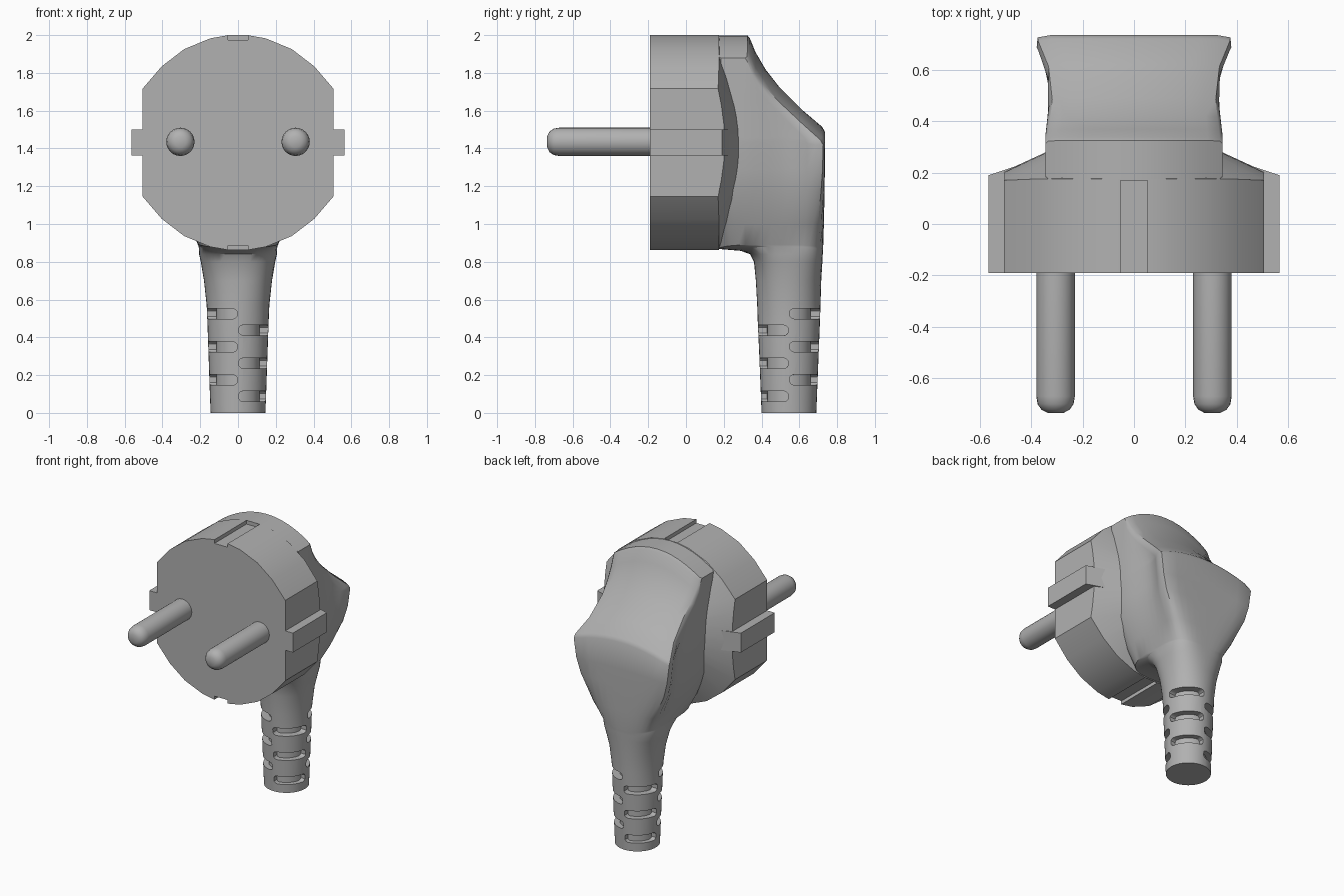
import bpy, bmesh
from math import sin, cos, radians, pi, hypot

if "Cube" in bpy.data.objects:
    bpy.data.objects.remove(bpy.data.objects["Cube"])

grey = bpy.data.materials.new("dark_grey")
grey.diffuse_color = (0.44, 0.44, 0.44, 1)
grey.use_nodes = True
grey.node_tree.nodes["Principled BSDF"].inputs["Base Color"].default_value = grey.diffuse_color


def shade(ob, angle):
    bpy.ops.object.select_all(action='DESELECT')
    ob.select_set(True)
    bpy.context.view_layer.objects.active = ob
    bpy.ops.object.shade_smooth_by_angle(angle=radians(angle))


def loft(name, rings, angle=30, strip_cap=False):
    """Skin a list of equal-length point rings and cap both ends."""
    bm = bmesh.new()
    vs = [[bm.verts.new(p) for p in r] for r in rings]
    n = len(rings[0])
    for a, b in zip(vs, vs[1:]):
        for i in range(n):
            j = (i + 1) % n
            bm.faces.new((a[i], a[j], b[j], b[i]))
    bm.faces.new(vs[0])
    top = vs[-1]
    if strip_cap:  # front-to-back strips keep an arched cap clean
        for i in range(n // 2):
            quad = [top[i], top[i + 1], top[n - i - 1], top[-i]]
            bm.faces.new(list(dict.fromkeys(quad)))
    else:
        bm.faces.new(top)
    bmesh.ops.recalc_face_normals(bm, faces=bm.faces)
    me = bpy.data.meshes.new(name)
    bm.to_mesh(me)
    bm.free()
    me.materials.append(grey)
    ob = bpy.data.objects.new(name, me)
    bpy.context.collection.objects.link(ob)
    shade(ob, angle)
    return ob


def cut(ob, cutter):
    cutter.hide_render = True
    m = ob.modifiers.new("cut", 'BOOLEAN')
    m.operation, m.solver, m.object = 'DIFFERENCE', 'EXACT', cutter
    bpy.context.view_layer.objects.active = ob
    bpy.ops.object.modifier_apply(modifier=m.name)
    bpy.data.objects.remove(cutter)


def box(name, x, y, z):
    return loft(name, [[(x[0], y[0], k), (x[1], y[0], k), (x[1], y[1], k), (x[0], y[1], k)] for k in z])


def lerp_table(t, table):
    for (a, u), (b, v) in zip(table, table[1:]):
        if t <= b:
            return u + (v - u) * max(0, t - a) / (b - a)
    return table[-1][1]


# Plug head: round face with flat sides and a shallow conical back
CZ, R = 1.431, 0.571
outline = []
for s in (1, -1):
    for a in (-60, -45, -30, -15, -5.5, 5.5, 15, 30, 45, 60):
        x = R * sin(radians(a)) * s
        if abs(a) == 60:
            x = 0.505 if x > 0 else -0.505
        outline.append((x, s * R * cos(radians(a))))
    outline += [(s * 0.505, s * z) for z in (0.2, 0.1, 0, -0.1, -0.2)]


def cone_y(r):
    return 0.17 + (0.58 - r) * 0.46


rings = [[(x, -0.19, CZ + z) for x, z in outline]]
for f in (1, 0.5):
    rings.append([(x * f, cone_y(hypot(x, z) * f), CZ + z * f) for x, z in outline])
head = loft("plug_head", rings, 20)
for z in ((1.973, 2.1), (0.8, 0.887)):
    cut(head, box("groove_cutter", (-0.052, 0.052), (-0.3, 0.17), z))
shade(head, 20)

# Side ribs and contact pins, one per side
for s, side in ((1, "right"), (-1, "left")):
    loft("side_rib_" + side, [[(s * 0.4, -0.19, z), (s * 0.565, -0.19, z),
                               (s * 0.565, 0.19, z), (s * 0.4, 0.245, z)] for z in (1.362, 1.5)])
    pin = [(0.03, -0.735), (0.055, -0.722), (0.07, -0.7), (0.075, -0.67), (0.075, -0.15)]
    loft("pin_" + side, [[(s * 0.305 + r * cos(i * pi / 12), y, 1.435 + r * sin(i * pi / 12))
                          for i in range(24)] for r, y in pin], 40)

# Handle and cable sleeve: horizontal sections
# z, front y, back y, half width, side flare, squareness, arch
sections = [
    (0.0, .40, .69, .145, 0, 2, 0), (.13, .395, .695, .15, 0, 2, 0),
    (.305, .388, .702, .156, 0, 2, 0), (.48, .38, .709, .162, 0, 2, 0),
    (.57, .377, .712, .166, 0, 2, 0),
    (.70, .37, .716, .18, 0, 2.2, 0), (.80, .36, .722, .197, 0, 2.7, 0),
    (.84, .34, .724, .206, 0, 3, 0), (.858, .29, .725, .211, .1, 3.2, -.5),
    (.868, .172, .726, .215, .1, 3.5, -.5), (1.0, .172, .73, .268, .4, 6, 0),
    (1.18, .172, .734, .345, .8, 10, 0), (1.3, .172, .735, .365, 1, 16, .1),
    (1.49, .172, .735, .38, 1, 20, .5), (1.515, .172, .72, .38, 1, 20, .5),
    (1.6, .172, .62, .38, 1, 20, .6), (1.73, .172, .49, .38, 1, 20, .75),
    (1.82, .172, .42, .38, 1, 20, .85), (1.91, .172, .368, .38, 1, 20, 1),
    (1.983, .172, .338, .38, 1, 20, 1.02), (1.999, .172, .325, .38, 1, 20, 1.02),
]
waist = [(0, .345), (.34, .345), (.44, .333), (.53, .325), (.6, .338), (.69, .38), (.72, .388)]
K = 6
edge = [(1, i / K) for i in range(K)] + [(1 - i / K, 1) for i in range(2 * K)] \
    + [(-1, 1 - i / K) for i in range(2 * K)] + [(-1 + i / K, -1) for i in range(2 * K)] \
    + [(1, -1 + i / K) for i in range(K)]
rings = []
for z, yf, yb, hw, flare, n, arch in sections:
    ring = []
    for a, b in edge:
        d = (abs(a) ** n + abs(b) ** n) ** (1 / n)
        y = (yf + yb) / 2 + b / d * (yb - yf) / 2
        w = hw * (1 + (lerp_table(y, waist) / .38 - 1) * flare)
        x = a / d * w
        ring.append((x, y, z - arch * x * x))
    rings.append(ring)
handle = loft("handle", rings, 35, strip_cap=True)

# Staggered slots around the cable sleeve, two opposite quarters per level
for level in range(6):
    zc = 0.525 - level * 0.0875
    for q in (180, 0) if level % 2 == 0 else (270, 90):
        cols = []
        for a, h in ((2, .014), (5, .023), (10, .028), (25, .028), (45, .028),
                     (65, .028), (80, .028), (85, .023), (88, .014)):
            c, s = cos(radians(q + a)), sin(radians(q + a))
            cols.append([(r * c, 0.545 + r * s, zc + k * h)
                         for r, k in ((.115, -1), (.25, -1), (.25, 1), (.115, 1))])
        cut(handle, loft("slot_cutter", cols))
shade(handle, 35)
